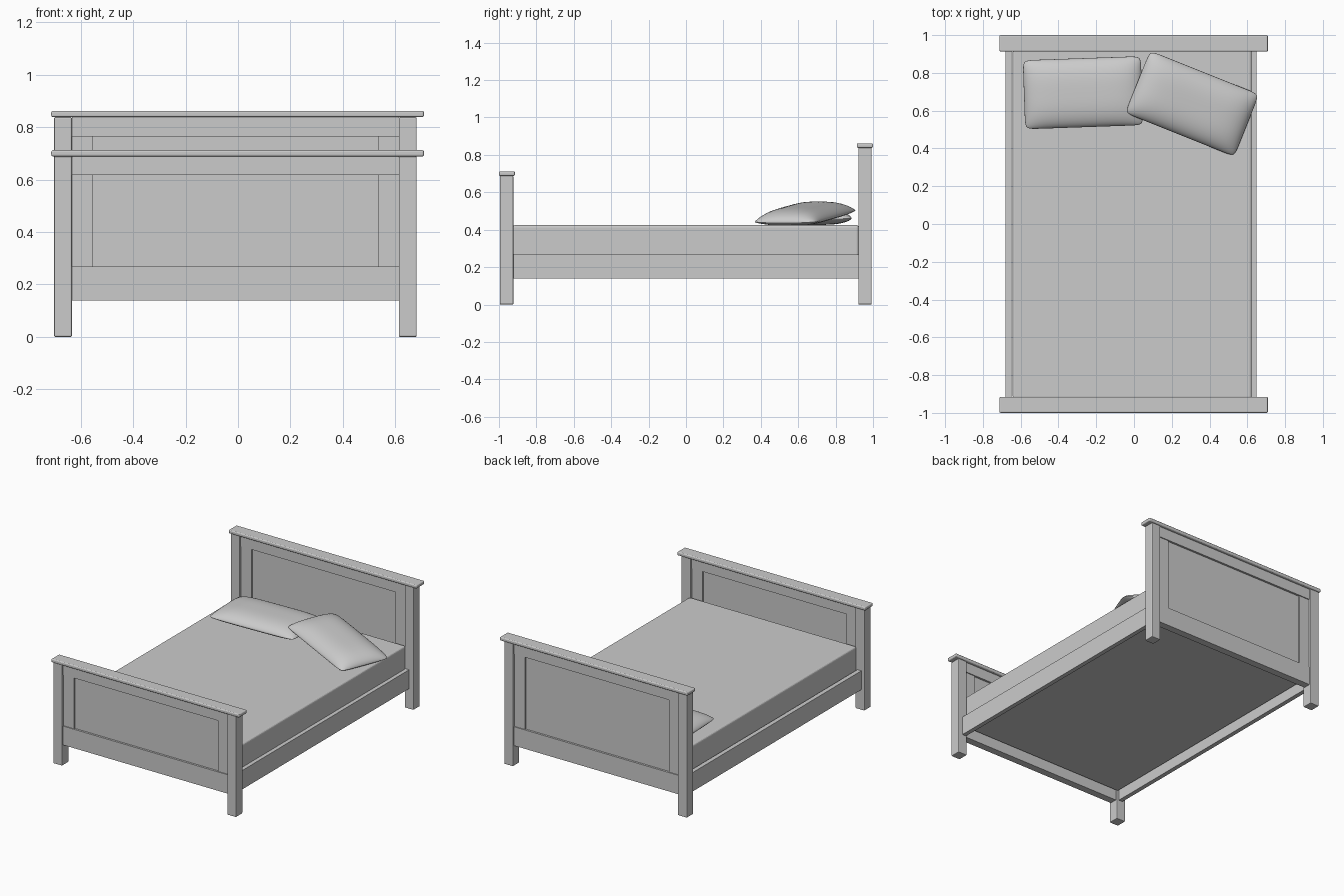
import bpy, bmesh, math
from mathutils import Matrix, Euler

if "Cube" in bpy.data.objects:
    bpy.data.objects.remove(bpy.data.objects["Cube"])

CX = -0.010          # frame centre line


def finish(name, bm, bevel=0.0, segments=2, smooth=False):
    bmesh.ops.recalc_face_normals(bm, faces=bm.faces)
    me = bpy.data.meshes.new(name)
    bm.to_mesh(me)
    bm.free()
    ob = bpy.data.objects.new(name, me)
    bpy.context.collection.objects.link(ob)
    if bevel:
        m = ob.modifiers.new("bevel", 'BEVEL')
        m.width = bevel
        m.segments = segments
    if smooth:
        for p in me.polygons:
            p.use_smooth = True
    return ob


def box(name, x, y, z, bevel=0.0, segments=2):
    """Box given by (min, max) on each axis."""
    bm = bmesh.new()
    size = [b - a for a, b in (x, y, z)]
    mid = [(a + b) / 2 for a, b in (x, y, z)]
    bmesh.ops.create_cube(bm, size=1, matrix=Matrix.Translation(mid) @ Matrix.Diagonal((*size, 1)))
    return finish(name, bm, bevel, segments)


def end_board(name, y0, y1, cap_y, top, rail_z):
    """Panelled board with two posts, rails, stiles and a cap."""
    ym = (y0 + y1) / 2
    rail_y = (ym - 0.025, ym + 0.025)
    stile_y = (ym - 0.019, ym + 0.019)
    inner = 0.623
    for side, s in (("left", -1), ("right", 1)):
        xs = sorted((CX + s * inner, CX + s * 0.691))
        box(f"{name}_post_{side}", xs, (y0, y1), (0, top), 0.005)
        xs = sorted((CX + s * 0.543, CX + s * inner))
        box(f"{name}_stile_{side}", xs, stile_y, (0.26, rail_z + 0.01))
    span = (CX - inner, CX + inner)
    box(f"{name}_bottom_rail", span, rail_y, (0.139, 0.268))
    box(f"{name}_top_rail", span, rail_y, (rail_z, top))
    box(f"{name}_panel", (CX - 0.55, CX + 0.55), (ym - 0.011, ym + 0.011), (0.26, rail_z + 0.01))
    box(f"{name}_cap", (-0.712, 0.709), cap_y, (top, top + 0.024), 0.007, 3)


def pillow(name, loc, rot, size, up, down):
    """Cushion: two domed grids meeting at a rim with rounded corners."""
    nx, ny = 32, 24
    bm = bmesh.new()
    for s, h in ((1, up), (-1, down)):
        rows = []
        for j in range(ny + 1):
            row = []
            for i in range(nx + 1):
                # sine spacing crowds points near the rim
                u = math.sin(math.pi / 2 * (2 * i / nx - 1))
                v = math.sin(math.pi / 2 * (2 * j / ny - 1))
                dome = max(0, (1 - abs(u) ** 5) * (1 - abs(v) ** 3)) ** 0.62
                x = u * size[0] / 2 * (1 - 0.03 * abs(v) ** 14)
                y = v * size[1] / 2 * (1 - 0.05 * abs(u) ** 22)
                row.append(bm.verts.new((x, y, s * h * dome)))
            rows.append(row)
        for j in range(ny):
            for i in range(nx):
                bm.faces.new((rows[j][i], rows[j][i + 1], rows[j + 1][i + 1], rows[j + 1][i]))
    bmesh.ops.remove_doubles(bm, verts=bm.verts, dist=1e-5)
    ob = finish(name, bm, smooth=True)
    ob.location = loc
    ob.rotation_euler = Euler([math.radians(a) for a in rot])
    return ob


# Headboard and footboard
end_board("headboard", 0.921, 0.992, (0.913, 1.0), 0.838, 0.764)
end_board("footboard", -0.995, -0.923, (-1.0, -0.915), 0.688, 0.618)

# Side rails
for side, s in (("left", -1), ("right", 1)):
    xs = sorted((-0.015 + s * 0.634, -0.015 + s * 0.664))
    box(f"side_rail_{side}", xs, (-0.925, 0.923), (0.139, 0.268))

# Mattress, sunk between the rails
box("mattress", (-0.642, 0.622), (-0.925, 0.923), (0.2, 0.425), 0.012, 3)

# Pillows: one flat, one leaning on it
pillow("left_pillow", (-0.27, 0.695, 0.46), (0, 0, 2), (0.625, 0.365), 0.055, 0.034)
pillow("right_pillow", (0.308, 0.637, 0.472), (0, 6, -21.8), (0.625, 0.355), 0.062, 0.03)
